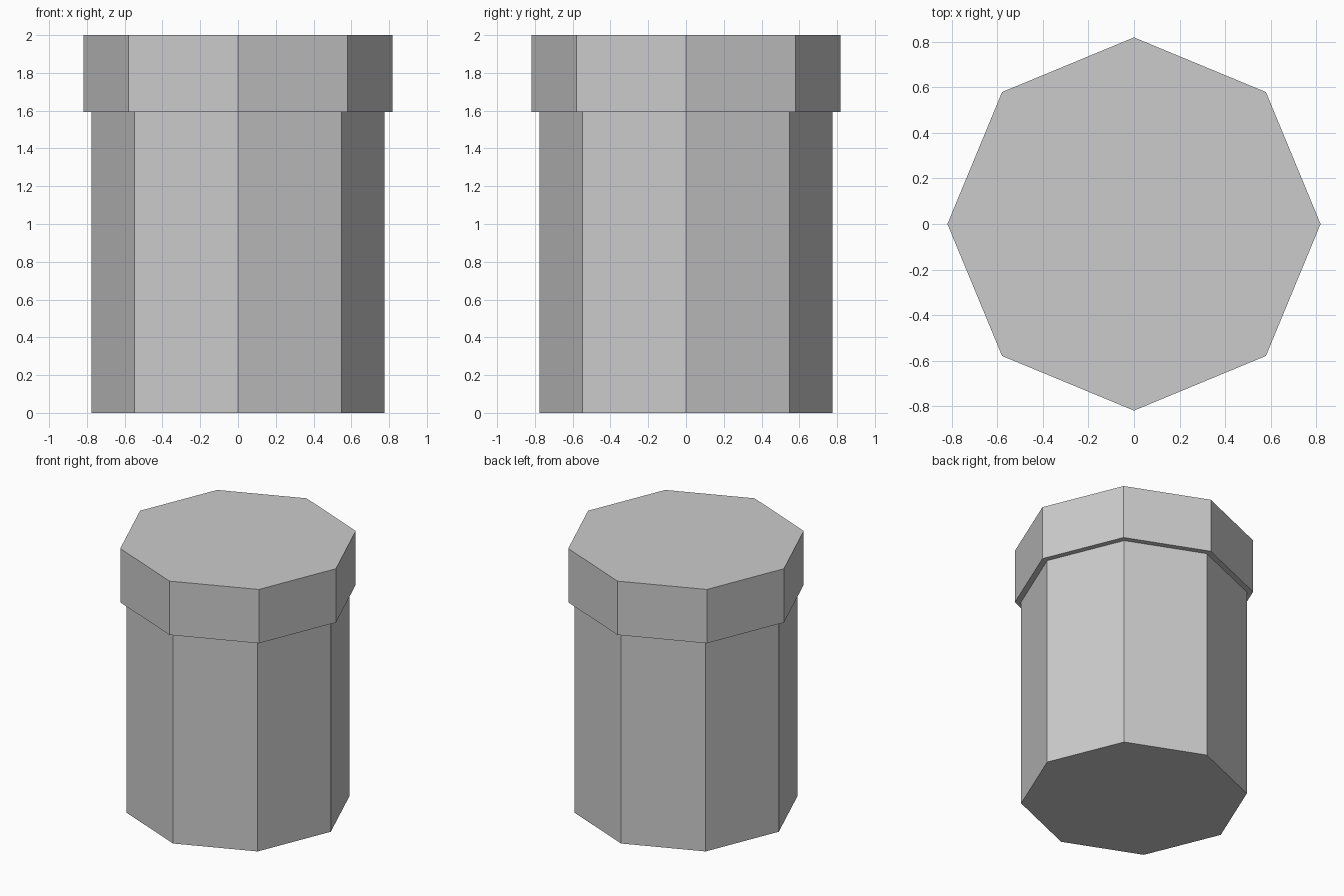
import bpy

cube = bpy.data.objects.get("Cube")
if cube:
    bpy.data.objects.remove(cube, do_unlink=True)

# Single plain grey material
GREY = (0.6, 0.6, 0.6, 1.0)
grey = bpy.data.materials.new("plain_grey")
grey.use_nodes = True
grey.diffuse_color = GREY
for node in grey.node_tree.nodes:
    if node.type == "BSDF_PRINCIPLED":
        node.inputs["Base Color"].default_value = GREY


def octagonal_prism(name, radius, bottom, top):
    """Flat-shaded eight-sided prism with corners on the x and y axes."""
    bpy.ops.mesh.primitive_cylinder_add(
        vertices=8, radius=radius, depth=top - bottom,
        location=(0, 0, (bottom + top) / 2))
    prism = bpy.context.object
    prism.name = prism.data.name = name
    prism.data.materials.append(grey)
    return prism


LID_BOTTOM = 1.593

# Container body, closed at the base
octagonal_prism("body", 0.776, 0.0, LID_BOTTOM)

# Slightly wider cap overhanging the body
octagonal_prism("lid", 0.819, LID_BOTTOM, 2.0)
